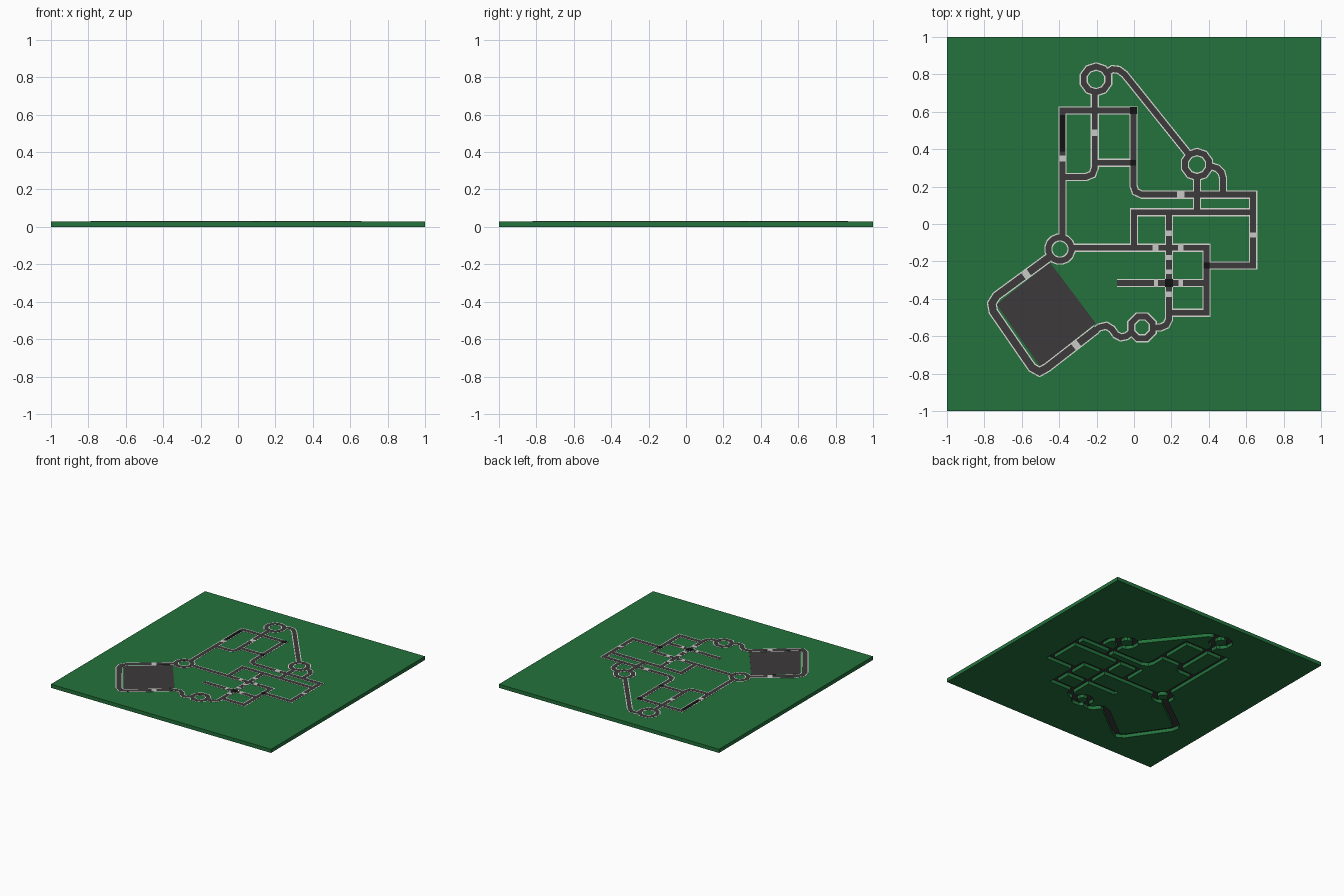
import bpy, math
from mathutils import Vector
from mathutils.geometry import delaunay_2d_cdt

if "Cube" in bpy.data.objects:
    bpy.data.objects.remove(bpy.data.objects["Cube"])


def material(name, r, g, b):
    m = bpy.data.materials.new(name)
    m.diffuse_color = (r, g, b, 1)
    m.use_nodes = True
    m.node_tree.nodes["Principled BSDF"].inputs["Base Color"].default_value = m.diffuse_color
    return m


GRASS = material("grass green", 0.017, 0.168, 0.045)
ASPHALT = material("asphalt grey", 0.045, 0.042, 0.043)
WHITE = material("kerb white", 0.70, 0.70, 0.67)
PALE = material("crossing pale grey", 0.58, 0.58, 0.57)
BLACK = material("patch black", 0.006, 0.006, 0.006)


def strip(points, width, closed=False):
    """Quads of a mitred band of constant width along a path."""
    p = [Vector(q) for q in points]
    n = len(p)
    left, right = [], []
    for i in range(n):
        before = p[i - 1] if (i or closed) else None
        after = p[(i + 1) % n] if (i < n - 1 or closed) else None
        d1 = (p[i] - before).normalized() if before is not None else None
        d2 = (after - p[i]).normalized() if after is not None else None
        d1, d2 = d1 or d2, d2 or d1
        n1, n2 = Vector((-d1.y, d1.x)), Vector((-d2.y, d2.x))
        m = (n1 + n2).normalized()
        off = m * (width / 2 / max(m.dot(n1), 0.4))
        left.append(p[i] + off)
        right.append(p[i] - off)
    return [[right[i], right[(i + 1) % n], left[(i + 1) % n], left[i]]
            for i in range(n if closed else n - 1)]


def ring(x, y, radius, sides):
    return [(x + radius * math.cos(math.tau * (i + 0.5) / sides),
             y + radius * math.sin(math.tau * (i + 0.5) / sides)) for i in range(sides)]


def ccw(poly):
    poly = [Vector(q) for q in poly]
    area = sum(poly[i - 1].cross(poly[i]) for i in range(len(poly)))
    return poly if area > 0 else poly[::-1]


def slab(name, polys, z0, z1, mat, holes=()):
    """Solid plate: flat union of polygons, minus holes, from z0 to z1."""
    verts, faces = [], []
    for poly in list(polys) + list(holes):
        poly = ccw(poly)
        faces.append(list(range(len(verts), len(verts) + len(poly))))
        verts += poly
    v, _, tris, _, _, ids = delaunay_2d_cdt(verts, [], faces, 1, 1e-5, True)
    k = len(polys)
    keep = []
    for t, src in zip(tris, ids):
        if src and min(src) < k and max(src) < k:
            a, b, c = (v[i] for i in t)
            keep.append(list(t) if (b - a).cross(c - a) > 0 else list(t)[::-1])
    n = len(v)
    out = [t[::-1] for t in keep] + [[i + n for i in t] for t in keep]
    edges = {(t[i - 1], t[i]) for t in keep for i in range(3)}
    out += [[a, b, b + n, a + n] for a, b in edges if (b, a) not in edges]
    mesh = bpy.data.meshes.new(name)
    mesh.from_pydata([(q.x, q.y, z) for z in (z0, z1) for q in v], [], out)
    mesh.materials.append(mat)
    mesh.validate()
    mesh.update()
    ob = bpy.data.objects.new(name, mesh)
    bpy.context.collection.objects.link(ob)
    return ob


# Road centre lines: (points, width, closed)
W = 0.044
roads = [(p, W, False) for p in (
    # outer street from the left roundabout round to the right block
    [(-0.382, -0.07), (-0.382, 0.607), (-0.003, 0.607), (-0.003, 0.205), (0.008, 0.173),
     (0.042, 0.157), (0.637, 0.157), (0.637, -0.222), (0.388, -0.222)],
    # upper left inner streets
    [(-0.21, 0.705), (-0.21, 0.30), (-0.222, 0.266), (-0.255, 0.252), (-0.382, 0.252)],
    [(-0.21, 0.328), (-0.003, 0.328)],
    # diagonal link between the upper roundabouts
    [(-0.143, 0.81), (-0.115, 0.828), (-0.082, 0.824), (-0.05, 0.80), (0.295, 0.37)],
    # links below the right roundabout
    [(0.40, 0.312), (0.445, 0.298), (0.468, 0.275), (0.476, 0.245), (0.476, 0.157)],
    [(0.337, 0.25), (0.337, 0.063)],
    # central blocks
    [(0.637, 0.063), (0.0, 0.063), (0.0, -0.127)],
    [(-0.335, -0.127), (0.388, -0.127), (0.388, -0.475), (0.187, -0.475)],
    [(0.187, 0.063), (0.187, -0.51), (0.172, -0.54), (0.142, -0.553), (0.105, -0.555)],
    [(-0.09, -0.315), (0.388, -0.315)],
    # winding lane to the parking loop
    [(-0.015, -0.58), (-0.04, -0.60), (-0.07, -0.606), (-0.097, -0.592), (-0.118, -0.562),
     (-0.148, -0.544), (-0.185, -0.553), (-0.22, -0.577)],
)]
# loop road round the parking lot
roads.append(([(-0.20, -0.562), (-0.465, -0.768), (-0.505, -0.79), (-0.545, -0.768),
               (-0.752, -0.468), (-0.76, -0.425), (-0.735, -0.385), (-0.44, -0.168)], 0.052, False))
# roundabouts: x, y, ring radius, sides
for x, y, r, s in ((-0.396, -0.134, 0.0625, 16), (0.043, -0.553, 0.0625, 8),
                   (-0.203, 0.773, 0.069, 10), (0.337, 0.318, 0.067, 10)):
    roads.append((ring(x, y, r, s), W, True))


def all_strips(shrink):
    return [q for pts, w, closed in roads for q in strip(pts, w - shrink, closed)]


footprint = all_strips(0)

# Ground with the road slots cut through, road bed closing the slots at the top
slab("ground", [[(-1, -1), (1, -1), (1, 1), (-1, 1)]], 0, 0.030, GRASS, footprint)
slab("road_bed", footprint, 0.0275, 0.0285, ASPHALT)
slab("road_kerb", footprint, 0.0285, 0.0312, WHITE)
slab("road_surface", all_strips(0.013), 0.0312, 0.0319, ASPHALT)

# Parking lot inside the loop road
slab("parking_lot", [[(-0.45, -0.205), (-0.205, -0.53), (-0.50, -0.765), (-0.735, -0.43)]],
     0.030, 0.0307, ASPHALT)


def patch(x, y, length, width, angle=0):
    d = Vector((math.cos(math.radians(angle)), math.sin(math.radians(angle)))) * length / 2
    c = Vector((x, y))
    return strip([c - d, c + d], width)[0]


# Pedestrian crossings: x, y, length along the road, road angle
crossings = [(-0.21, 0.488, 0.037, 90), (-0.382, 0.35, 0.034, 90), (0.25, 0.157, 0.040, 0),
             (0.637, -0.058, 0.026, 90), (0.187, -0.05, 0.028, 90), (0.115, -0.127, 0.030, 0),
             (0.25, -0.127, 0.030, 0), (0.187, -0.18, 0.026, 90), (0.187, -0.255, 0.022, 90),
             (0.187, -0.375, 0.030, 90), (0.118, -0.315, 0.022, 0), (0.25, -0.315, 0.026, 0),
             (-0.577, -0.268, 0.036, 36), (-0.31, -0.647, 0.036, 38)]
slab("crossings", [patch(x, y, l, 0.041, a) for x, y, l, a in crossings],
     0.0312, 0.0325, PALE)

# Black junction patches and the long black bay
patches = [(-0.003, 0.607, 0.036, 0.036), (-0.003, 0.328, 0.030, 0.030),
           (0.388, -0.222, 0.032, 0.032), (0.187, -0.315, 0.042, 0.042),
           (-0.382, 0.485, 0.026, 0.195)]
slab("black_patches", [patch(*p) for p in patches], 0.0312, 0.0327, BLACK)
